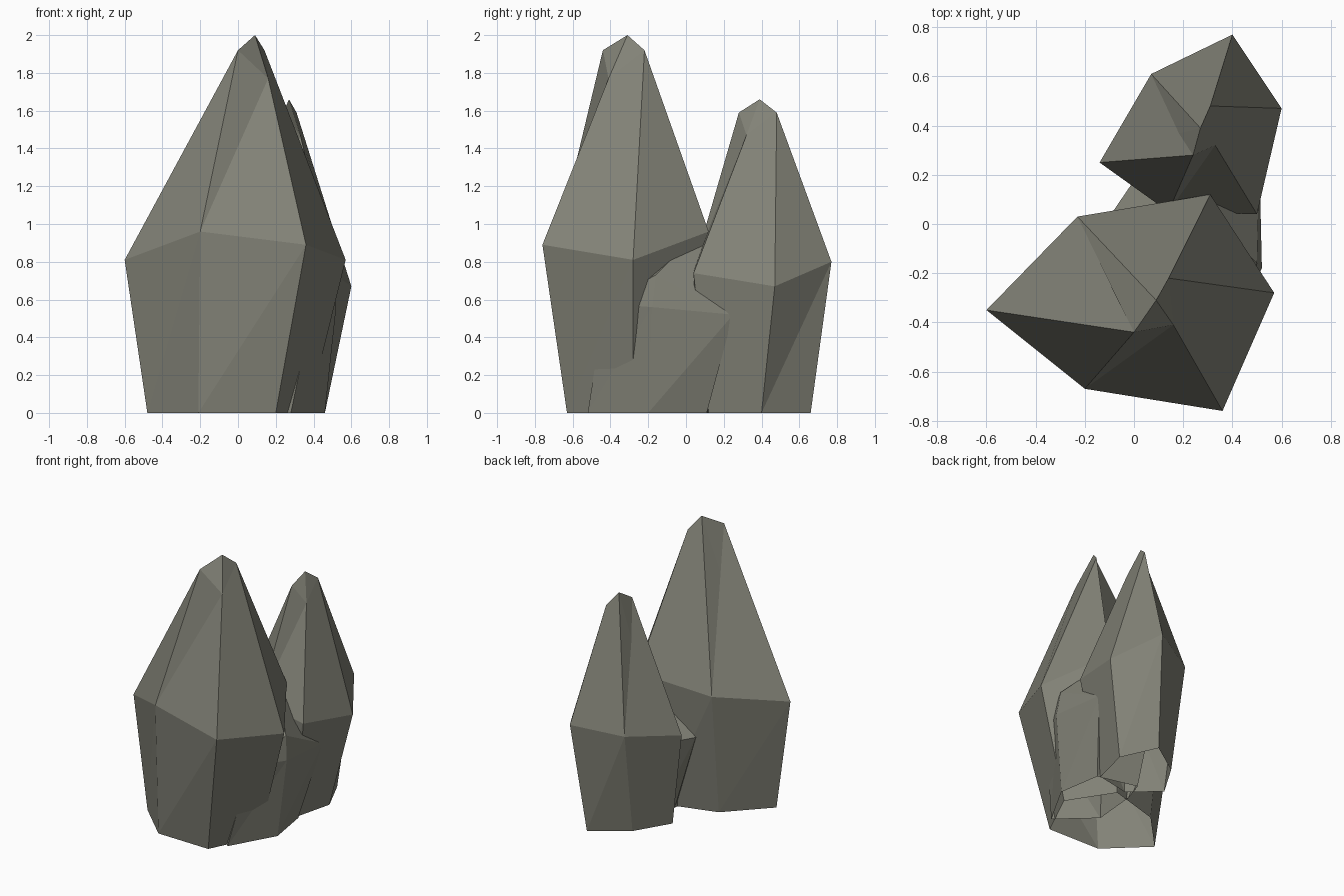
import bpy
import bmesh

default_cube = bpy.data.objects.get("Cube")
if default_cube:
    bpy.data.objects.remove(default_cube, do_unlink=True)

# One stone colour for everything
STONE = (0.225, 0.225, 0.185, 1.0)
stone = bpy.data.materials.new("grey_stone")
stone.use_nodes = True
stone.diffuse_color = STONE
shader = stone.node_tree.nodes["Principled BSDF"]
shader.inputs["Base Color"].default_value = STONE
shader.inputs["Roughness"].default_value = 0.9


def build_rock(name, foot, shoulder, tip, tip_faces):
    """Open-bottomed faceted rock: foot ring, wider shoulder ring, then a tip.

    tip_faces are strings of labels: digits are shoulder corners,
    letters are tip points.
    """
    bm = bmesh.new()
    low = [bm.verts.new((x, y, 0)) for x, y in foot]
    mid = [bm.verts.new(point) for point in shoulder]
    top = {label: bm.verts.new(point) for label, point in tip.items()}

    # Flared lower walls, each split into two facets
    count = len(mid)
    for i in range(count):
        j = (i + 1) % count
        bm.faces.new((low[i], low[j], mid[j]))
        bm.faces.new((low[i], mid[j], mid[i]))

    # Tapering facets above the shoulder
    for face in tip_faces.split():
        bm.faces.new([mid[int(c)] if c.isdigit() else top[c] for c in face])

    bmesh.ops.recalc_face_normals(bm, faces=bm.faces[:])
    mesh = bpy.data.meshes.new(name)
    bm.to_mesh(mesh)
    bm.free()
    mesh.materials.append(stone)
    rock = bpy.data.objects.new(name, mesh)
    bpy.context.scene.collection.objects.link(rock)
    return rock


# Both spires share the same facet layout: P is the peak and
# D the bottom of a narrow cleft that runs down the back
SPIRE_FACES = "A01 A1B B12 B23C C34 PC45 P5D D5A A50 PAB PBC PDA"

build_rock(
    "tall_front_spire",
    foot=[(-.48, -.36), (-.21, -.62), (.2, -.63),
          (.37, -.28), (.17, .03), (-.21, -.08)],
    shoulder=[(-.6, -.35, .81), (-.2, -.67, .96), (.36, -.76, .89),
              (.57, -.28, .81), (.31, .12, .96), (-.23, .03, .89)],
    tip={"A": (0, -.44, 1.92), "B": (.16, -.41, 1.77),
         "C": (.14, -.22, 1.92), "D": (-.13, -.31, 1.46),
         "P": (.09, -.31, 2)},
    tip_faces=SPIRE_FACES,
)

build_rock(
    "shorter_back_spire",
    foot=[(-.06, .24), (.14, .07), (.39, .12),
          (.46, .4), (.34, .66), (.09, .49)],
    shoulder=[(-.14, .25, .67), (.14, .05, .8), (.5, .04, .74),
              (.6, .47, .67), (.4, .77, .8), (.07, .61, .74)],
    tip={"A": (.24, .28, 1.59), "B": (.33, .32, 1.47),
         "C": (.31, .48, 1.59), "D": (.15, .36, 1.21),
         "P": (.27, .39, 1.66)},
    tip_faces=SPIRE_FACES,
)

# Low boulder wedged between the spires
build_rock(
    "low_middle_boulder",
    foot=[(.07, .03), (.04, -.3), (.28, -.52),
          (.46, -.2), (.41, .11), (.12, .18)],
    shoulder=[(-.1, .03, .56), (.02, -.3, .55), (.4, -.43, .58),
              (.52, -.18, .56), (.51, .25, .52), (.05, .25, .55)],
    tip={"E": (.5, -.16, .73), "P": (.28, .06, .95)},
    tip_faces="P01 P12 P2E E23 E34 PE4 P45 P50",
)
